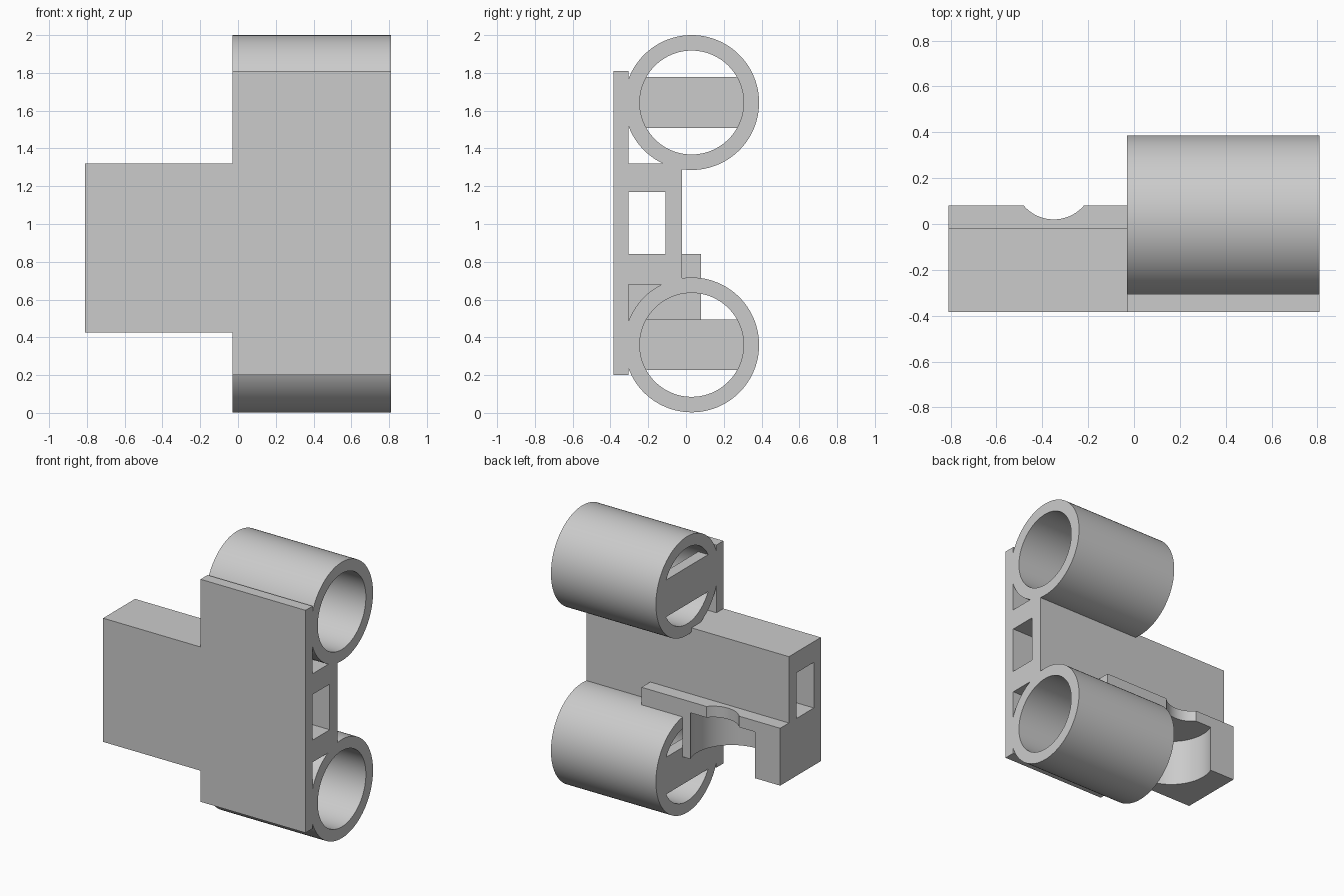
import bpy, bmesh, math
from mathutils import Vector, Matrix

cube = bpy.data.objects.get("Cube")
if cube:
    bpy.data.objects.remove(cube, do_unlink=True)

grey = bpy.data.materials.new("light_grey")
grey.use_nodes = True
COLOUR = (0.6, 0.6, 0.6, 1)
grey.diffuse_color = COLOUR
grey.node_tree.nodes["Principled BSDF"].inputs["Base Color"].default_value = COLOUR

# Main dimensions
LEFT, SEAM, RIGHT = -0.81, -0.03, 0.81
FRONT, PLATE_BACK, BODY_BACK, LEDGE_BACK = -0.385, -0.305, -0.02, 0.08
TUBE_Y, OUTER, BORE = 0.03, 0.357, 0.275


def finish(name, bm):
    """Turn a bmesh into a grey object."""
    bmesh.ops.recalc_face_normals(bm, faces=bm.faces)
    mesh = bpy.data.meshes.new(name)
    bm.to_mesh(mesh)
    bm.free()
    mesh.materials.append(grey)
    obj = bpy.data.objects.new(name, mesh)
    bpy.context.collection.objects.link(obj)
    return obj


def prism(name, profile, x0, x1):
    """Extrude a (y, z) profile along x."""
    bm = bmesh.new()
    face = bm.faces.new([bm.verts.new((x0, y, z)) for y, z in profile])
    out = bmesh.ops.extrude_face_region(bm, geom=[face])
    verts = [v for v in out["geom"] if isinstance(v, bmesh.types.BMVert)]
    bmesh.ops.translate(bm, verts=verts, vec=(x1 - x0, 0, 0))
    return finish(name, bm)


def box(name, x0, x1, y0, y1, z0, z1):
    return prism(name, [(y0, z0), (y1, z0), (y1, z1), (y0, z1)], x0, x1)


def upright_cylinder(name, x, y, radius, z0, z1):
    bm = bmesh.new()
    bmesh.ops.create_cone(bm, cap_ends=True, segments=96, radius1=radius,
                          radius2=radius, depth=z1 - z0,
                          matrix=Matrix.Translation((x, y, (z0 + z1) / 2)))
    return finish(name, bm)


def cut(obj, cutter):
    """Subtract the cutter, then discard it."""
    cutter.hide_render = True
    mod = obj.modifiers.new("cut", "BOOLEAN")
    mod.operation = "DIFFERENCE"
    mod.solver = "EXACT"
    mod.object = cutter
    bpy.context.view_layer.objects.active = obj
    bpy.ops.object.modifier_apply(modifier=mod.name)
    bpy.data.objects.remove(cutter, do_unlink=True)


def smooth(obj):
    bpy.ops.object.select_all(action="DESELECT")
    obj.select_set(True)
    bpy.context.view_layer.objects.active = obj
    bpy.ops.object.shade_smooth_by_angle(angle=math.radians(30))


def tube(name, z):
    """Spin a wall section into an open tube along x."""
    bm = bmesh.new()
    section = [(SEAM, BORE), (RIGHT, BORE), (RIGHT, OUTER), (SEAM, OUTER)]
    verts = [bm.verts.new((x, TUBE_Y, z + r)) for x, r in section]
    edges = [bm.edges.new((verts[i], verts[i - 1])) for i in range(4)]
    bmesh.ops.spin(bm, geom=verts + edges, cent=(0, TUBE_Y, z), axis=(1, 0, 0),
                   angle=math.tau, steps=96, use_merge=True)
    bmesh.ops.remove_doubles(bm, verts=bm.verts, dist=0.0001)
    smooth(finish(name, bm))


def end_bar(name, z):
    """Flat stop bar with rounded ends that fit the bore."""
    radius = BORE + 0.003
    half = math.asin(0.134 / radius)
    arc = [-half + 2 * half * i / 12 for i in range(13)]
    angles = arc + [a + math.pi for a in arc]
    prism(name, [(TUBE_Y + radius * math.cos(a), z + radius * math.sin(a))
                 for a in angles], SEAM, SEAM + 0.08)


# Upper and lower tubes with their stop bars
for level, z in (("upper", 1.643), ("lower", 0.36)):
    tube(level + "_tube", z)
    end_bar(level + "_stop_bar", z)

# Front plate and the hollow spine joining the tubes
box("front_plate", SEAM, RIGHT, FRONT, PLATE_BACK, 0.2, 1.81)
spine = box("spine", SEAM, RIGHT, PLATE_BACK, BODY_BACK, 0.68, 1.32)
cut(spine, box("spine_channel", -0.2, 1, -0.35, -0.108, 0.84, 1.17))

# Side block with a stepped profile, hollow channel and clip pocket
block = prism("clip_block", [(FRONT, 0.425), (LEDGE_BACK, 0.425), (LEDGE_BACK, 0.84),
                             (BODY_BACK, 0.84), (BODY_BACK, 1.32), (FRONT, 1.32)],
              LEFT, SEAM)
cut(block, box("block_channel", -1, 0.2, PLATE_BACK, -0.108, 0.84, 1.17))
cut(block, upright_cylinder("clip_pocket", -0.35, -0.025, 0.28, 0.3, 0.76))
cut(block, upright_cylinder("ledge_notch", -0.35, 0.193, 0.173, 0.7, 1.0))
smooth(block)

# Ledge running on over the lower tube
box("ledge_extension", SEAM, 0.3, BODY_BACK, LEDGE_BACK, 0.69, 0.84)
